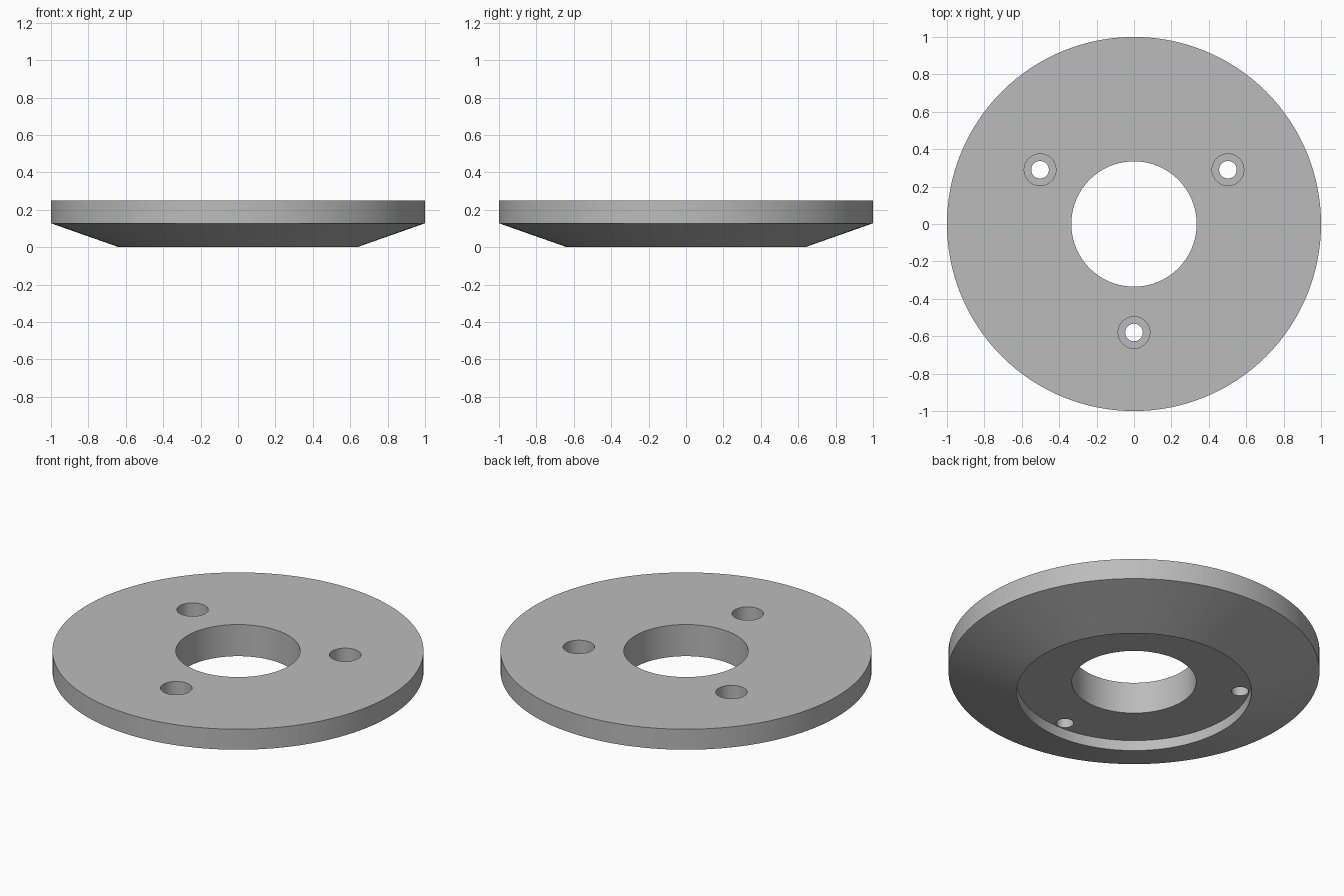
import bpy
import bmesh
from math import cos, sin, radians, tau

cube = bpy.data.objects.get("Cube")
if cube:
    bpy.data.objects.remove(cube, do_unlink=True)

RIM_R, LIP_R, RECESS_R, BORE_R = 1.0, 0.637, 0.632, 0.335
TOP_Z, RIM_Z, RECESS_Z = 0.25, 0.128, 0.062
BOLT_CIRCLE, HEAD_R, SHANK_R, HEAD_Z = 0.58, 0.085, 0.047, 0.128

metal = bpy.data.materials.new("grey metal")
metal.use_nodes = True
grey = (0.5, 0.5, 0.5, 1.0)
metal.diffuse_color = grey
metal.node_tree.nodes["Principled BSDF"].inputs["Base Color"].default_value = grey


def lathe(name, profile, steps, location=(0, 0, 0)):
    """Revolve a closed (radius, z) profile around the z axis."""
    bm = bmesh.new()
    verts = [bm.verts.new((r, 0, z)) for r, z in profile]
    edges = [bm.edges.new((v, verts[i - 1])) for i, v in enumerate(verts)]
    bmesh.ops.spin(bm, geom=verts + edges, cent=(0, 0, 0), axis=(0, 0, 1),
                   angle=tau, steps=steps, use_merge=True)
    bmesh.ops.remove_doubles(bm, verts=bm.verts, dist=1e-5)
    bmesh.ops.recalc_face_normals(bm, faces=bm.faces)
    mesh = bpy.data.meshes.new(name)
    bm.to_mesh(mesh)
    bm.free()
    mesh.materials.append(metal)
    obj = bpy.data.objects.new(name, mesh)
    obj.location = location
    bpy.context.collection.objects.link(obj)
    return obj


# Disc with straight rim, tapered underside, shallow recess and central bore
disc = lathe("flange_disc", [
    (BORE_R, TOP_Z), (RIM_R, TOP_Z), (RIM_R, RIM_Z), (LIP_R, 0),
    (RECESS_R, 0), (RECESS_R, RECESS_Z), (BORE_R, RECESS_Z)], 128)

# Three counterbored bolt holes
bpy.context.view_layer.objects.active = disc
disc.select_set(True)
for angle in (30, 150, 270):
    a = radians(angle)
    cutter = lathe("bolt_hole_cutter", [
        (0, -0.1), (SHANK_R, -0.1), (SHANK_R, HEAD_Z),
        (HEAD_R, HEAD_Z), (HEAD_R, TOP_Z + 0.1), (0, TOP_Z + 0.1)], 40,
        (BOLT_CIRCLE * cos(a), BOLT_CIRCLE * sin(a), 0))
    cutter.hide_render = True
    cut = disc.modifiers.new("bolt hole", 'BOOLEAN')
    cut.operation = 'DIFFERENCE'
    cut.solver = 'EXACT'
    cut.object = cutter
    bpy.context.view_layer.update()
    bpy.ops.object.modifier_apply(modifier=cut.name)
    bpy.data.objects.remove(cutter, do_unlink=True)

# Smooth round walls, crisp machined edges
bpy.ops.object.shade_smooth_by_angle(angle=radians(15))
